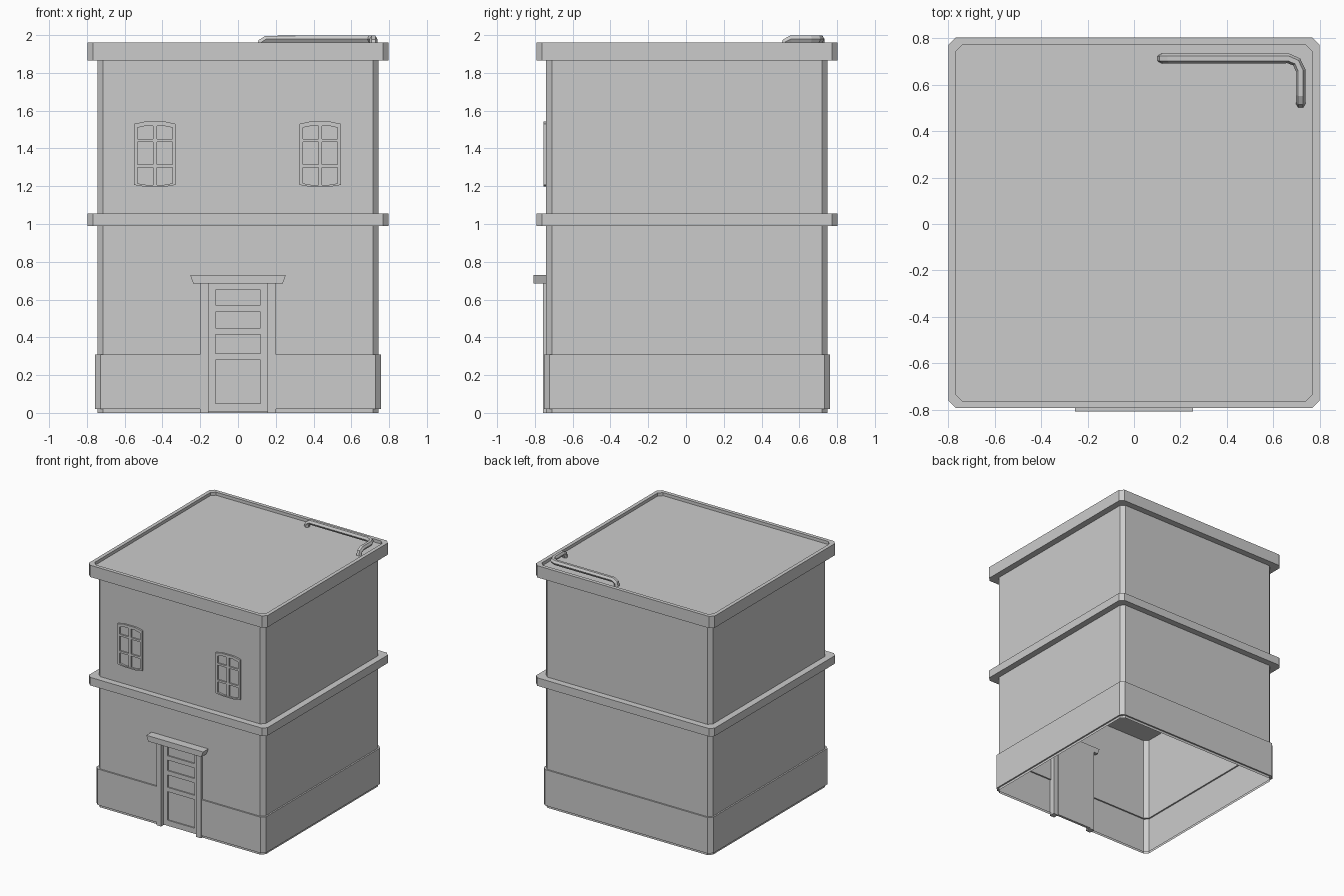
import bpy, bmesh

if "Cube" in bpy.data.objects:
    bpy.data.objects.remove(bpy.data.objects["Cube"])

YC = 0.005            # body centre in y
FRONT = YC - 0.745    # front wall plane


def finish(name, bm):
    me = bpy.data.meshes.new(name)
    bm.to_mesh(me)
    bm.free()
    ob = bpy.data.objects.new(name, me)
    bpy.context.collection.objects.link(ob)
    return ob


def shell(name, profile, gap=None, bottom=False, top=False):
    """Sweep a (half width, z) profile round a chamfered square, optionally leaving a front gap."""
    bm = bmesh.new()
    c, loops = 0.03, []
    for h, z in profile:
        k = h - c
        pts = [(k, -h), (h, -k), (h, k), (k, h), (-k, h), (-h, k), (-h, -k), (-k, -h)]
        if gap:
            pts = [(gap, -h)] + pts + [(-gap, -h)]
        loops.append([bm.verts.new((x, y + YC, z)) for x, y in pts])
    n = len(loops[0])
    for a, b in zip(loops, loops[1:]):
        for i in range(n - 1 if gap else n):
            j = (i + 1) % n
            bm.faces.new((a[i], a[j], b[j], b[i]))
    if bottom:
        bm.faces.new(loops[0][::-1])
    if top:
        bm.faces.new(loops[-1])
    return finish(name, bm)


def prism(name, pts, y0, y1):
    """Extrude an xz outline from y0 (front) to y1 (back)."""
    bm = bmesh.new()
    f = [bm.verts.new((x, y0, z)) for x, z in pts]
    b = [bm.verts.new((x, y1, z)) for x, z in pts]
    bm.faces.new(f)
    bm.faces.new(b[::-1])
    for i in range(len(f)):
        j = (i + 1) % len(f)
        bm.faces.new((f[j], f[i], b[i], b[j]))
    bmesh.ops.recalc_face_normals(bm, faces=bm.faces)
    return finish(name, bm)


def box(name, x0, x1, y0, y1, z0, z1):
    return prism(name, [(x0, z0), (x1, z0), (x1, z1), (x0, z1)], y0, y1)


# Ground storey walls with plinth, open underneath and open at the door
shell("ground_storey", [(.745, 0), (.745, .02), (.757, .02), (.757, .31),
                        (.745, .31), (.745, .99)], gap=0.2)
bm = bmesh.new()
bm.faces.new([bm.verts.new((x, FRONT, z))
              for x, z in ((-.2, .69), (.2, .69), (.2, .99), (-.2, .99))])
finish("wall_above_door", bm)

# Floor band, upper walls, cornice and sunken roof
shell("upper_storey", [(.745, .99), (.797, .99), (.797, 1.055), (.745, 1.055),
                       (.745, 1.865), (.797, 1.865), (.797, 1.96), (.767, 1.96),
                       (.767, 1.935)], bottom=True, top=True)

# Door frame, lintel and panelled door
for s, side in ((-1, "left"), (1, "right")):
    xs = sorted((s * .2, s * .157))
    box("door_jamb_" + side, *xs, FRONT - .017, FRONT + .03, 0, .69)
prism("door_lintel", [(-.237, .685), (.237, .685), (.253, .73), (-.253, .73)],
      -.807, FRONT + .03)
DY = FRONT + .012
box("door_leaf", -.157, .157, DY + .01, DY + .02, 0.005, .69)
for s, side in ((-1, "left"), (1, "right")):
    xs = sorted((s * .157, s * .12))
    box("door_stile_" + side, *xs, DY, DY + .01, 0.005, .69)
for i, (z0, z1) in enumerate(((.005, .05), (.28, .315), (.415, .45), (.535, .57), (.65, .69))):
    box(f"door_rail_{i}", -.12, .12, DY, DY + .01, z0, z1)


# Windows: arched frame ring plus glazing bars
def arch(cx, w, zb, zt, rise):
    return ([(cx - w, zb), (cx - w * .5, zb - rise * .8), (cx + w * .5, zb - rise * .8), (cx + w, zb),
             (cx + w, zt), (cx + w * .5, zt + rise), (cx - w * .5, zt + rise), (cx - w, zt)])


def window(name, cx):
    y0, y1 = FRONT - .014, FRONT
    outer, inner = arch(cx, .11, 1.207, 1.53, .012), arch(cx, .092, 1.215, 1.51, .01)
    bm = bmesh.new()
    of, ob_, nf, nb = [[bm.verts.new((x, y, z)) for x, z in p]
                       for p, y in ((outer, y0), (outer, y1), (inner, y0), (inner, y1))]
    for i in range(8):
        j = (i + 1) % 8
        bm.faces.new((of[i], of[j], nf[j], nf[i]))
        bm.faces.new((of[j], of[i], ob_[i], ob_[j]))
        bm.faces.new((nf[i], nf[j], nb[j], nb[i]))
    finish(name + "_frame", bm)
    box(name + "_mullion", cx - .01, cx + .01, y0 + .002, y1, 1.2, 1.525)
    for i, z in enumerate((1.308, 1.442)):
        box(f"{name}_bar_{i}", cx - .093, cx + .093, y0 + .003, y1, z - .008, z + .008)


window("window_left", -.44)
window("window_right", .435)

# Roof pipe: six-sided tube with ends turned down into the roof
path = [(.118, .712, 1.935), (.124, .712, 1.963), (.15, .712, 1.979), (.665, .712, 1.979),
        (.70, .697, 1.979), (.717, .66, 1.979), (.717, .555, 1.979),
        (.717, .527, 1.965), (.717, .518, 1.935)]
cu = bpy.data.curves.new("roof_pipe", 'CURVE')
cu.dimensions = '3D'
cu.bevel_depth = 0.021
cu.bevel_resolution = 1
sp = cu.splines.new('POLY')
sp.points.add(len(path) - 1)
for p, co in zip(sp.points, path):
    p.co = (*co, 1)
sp.use_smooth = False
pipe = bpy.data.objects.new("roof_pipe", cu)
bpy.context.collection.objects.link(pipe)
bpy.context.view_layer.objects.active = pipe
pipe.select_set(True)
bpy.ops.object.convert(target='MESH')
